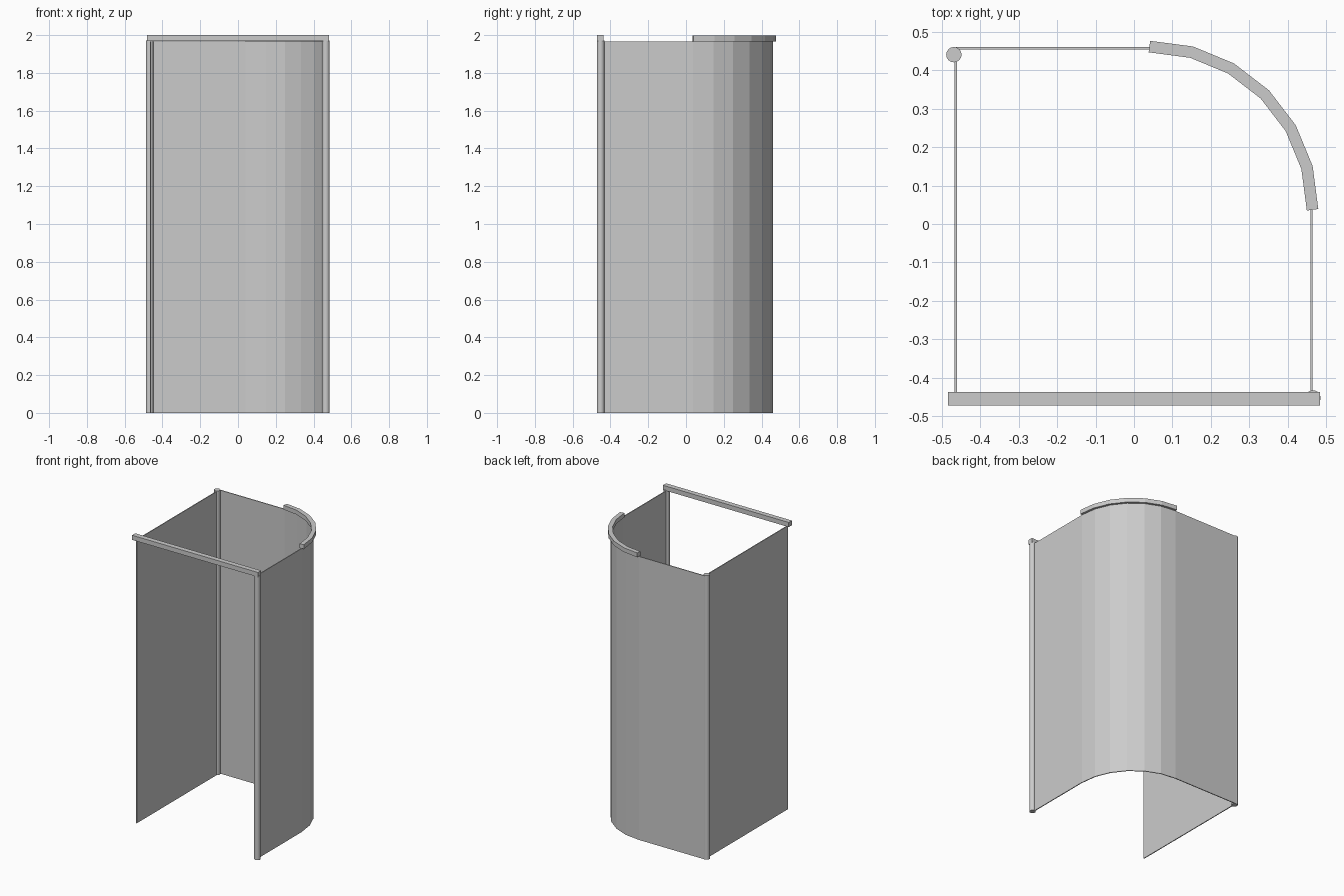
import bpy, bmesh, math
from mathutils import Vector

if "Cube" in bpy.data.objects:
    bpy.data.objects.remove(bpy.data.objects["Cube"])


def wall(name, path, thick, z0, z1):
    """Extruded strip of given thickness centred on a 2D path, with mitred bends."""
    pts = [Vector(p) for p in path]
    dirs = [(b - a).normalized() for a, b in zip(pts, pts[1:])]
    norms = [Vector((-d.y, d.x)) for d in dirs]
    left, right = [], []
    for i, p in enumerate(pts):
        a, b = norms[max(i - 1, 0)], norms[min(i, len(norms) - 1)]
        m = (a + b).normalized()
        off = m * (thick / 2 / m.dot(a))
        left.append(p + off)
        right.append(p - off)
    bm = bmesh.new()
    rings = []
    for l, r in zip(left, right):
        rings.append([bm.verts.new((q.x, q.y, z))
                      for q, z in ((l, z0), (r, z0), (r, z1), (l, z1))])
    for a, b in zip(rings, rings[1:]):
        for k in range(4):
            j = (k + 1) % 4
            bm.faces.new((a[k], a[j], b[j], b[k]))
    bm.faces.new(rings[0])
    bm.faces.new(rings[-1])
    bmesh.ops.recalc_face_normals(bm, faces=bm.faces)
    mesh = bpy.data.meshes.new(name)
    bm.to_mesh(mesh)
    bm.free()
    obj = bpy.data.objects.new(name, mesh)
    bpy.context.collection.objects.link(obj)
    return obj


def post(name, x, y):
    bpy.ops.mesh.primitive_cylinder_add(vertices=16, radius=0.02, depth=POST_TOP,
                                        location=(x, y, POST_TOP / 2))
    bpy.context.object.name = name
    bpy.ops.object.shade_smooth_by_angle(angle=math.radians(30))


def arc(radius, steps=6):
    return [(CX + radius * math.cos(math.pi / 2 * i / steps),
             CY + radius * math.sin(math.pi / 2 * i / steps)) for i in range(steps + 1)]


CX, CY = 0.04, 0.037
GLASS, GLASS_TOP, POST_TOP = 0.006, 1.967, 1.972

# Glass: three flat panes and the faceted quarter-round pane
wall("left_glass", [(-0.463, -0.453), (-0.463, 0.44)], GLASS, 0, GLASS_TOP)
wall("back_glass", [(-0.463, 0.457), (CX, 0.457)], GLASS, 0, GLASS_TOP)
wall("right_glass", [(0.461, -0.45), (0.461, CY)], GLASS, 0, GLASS_TOP)
wall("curved_glass", arc(0.42), GLASS, 0, GLASS_TOP)

# Hinge posts at two opposite corners
post("back_left_post", -0.468, 0.44)
post("front_right_post", 0.465, -0.452)

# Rails along the top
wall("front_rail", [(-0.483, -0.454), (0.483, -0.454)], 0.035, 1.968, 2.0)
wall("curved_rail", arc(0.424), 0.03, 1.967, 1.997)
